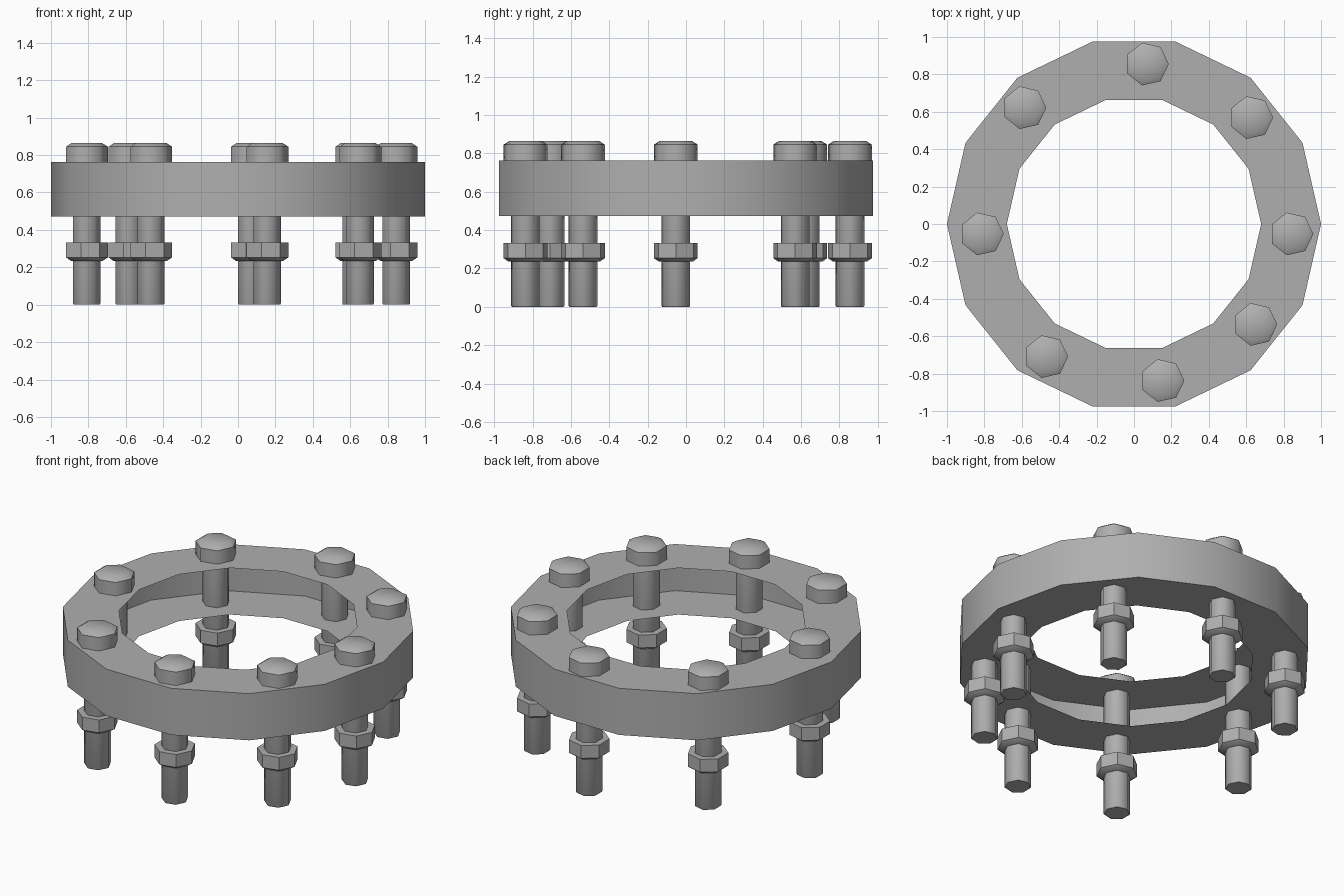
import bpy, bmesh
from math import cos, sin, tau, radians

if "Cube" in bpy.data.objects:
    bpy.data.objects.remove(bpy.data.objects["Cube"])

# Dark grey metal
metal = bpy.data.materials.new("dark_grey_metal")
metal.diffuse_color = (0.43, 0.43, 0.43, 1)
metal.use_nodes = True
metal.node_tree.nodes["Principled BSDF"].inputs["Base Color"].default_value = metal.diffuse_color


def loft(name, sides, profile, loc=(0, 0), cap_start=False, cap_end=False, smooth=45):
    """Revolve (radius, z) points with a given number of sides."""
    bm = bmesh.new()
    rings = [[bm.verts.new((r * cos(tau * i / sides), r * sin(tau * i / sides), z))
              for i in range(sides)] for r, z in profile]
    for a, b in zip(rings, rings[1:]):
        for i in range(sides):
            j = (i + 1) % sides
            bm.faces.new((a[i], a[j], b[j], b[i]))
    if cap_start:
        bm.faces.new(rings[0][::-1])
    if cap_end:
        bm.faces.new(rings[-1])
    mesh = bpy.data.meshes.new(name)
    bm.to_mesh(mesh)
    bm.free()
    mesh.materials.append(metal)
    obj = bpy.data.objects.new(name, mesh)
    obj.location = (loc[0], loc[1], 0)
    bpy.context.collection.objects.link(obj)
    bpy.ops.object.select_all(action='DESELECT')
    obj.select_set(True)
    bpy.context.view_layer.objects.active = obj
    bpy.ops.object.shade_smooth_by_angle(angle=radians(smooth))
    return obj


# Flange ring: hollow channel, open towards the centre
loft("flange_ring", 14, [(0.68, 0.472), (1.0, 0.472), (1.0, 0.762), (0.68, 0.762)])

# Slightly irregular bolt circle
bolts = [(0.842, -0.053), (0.627, 0.569), (0.069, 0.855), (-0.586, 0.622),
         (-0.813, -0.053), (-0.469, -0.709), (0.152, -0.837), (0.649, -0.537)]
R = 0.117
for n, p in enumerate(bolts, 1):
    # Bolt head with chamfered top
    loft(f"bolt_head_{n}", 7, [(R, 0.762), (R, 0.845), (R - 0.03, 0.864)], p, True, True, 52)
    # Shank
    loft(f"bolt_shank_{n}", 7, [(0.073, 0), (0.077, 0.006), (0.077, 0.765)], p, True, False, 52)
    # Nut, chamfered underneath
    loft(f"nut_{n}", 7, [(R - 0.027, 0.235), (R, 0.253), (R, 0.333)], p, True, True)
